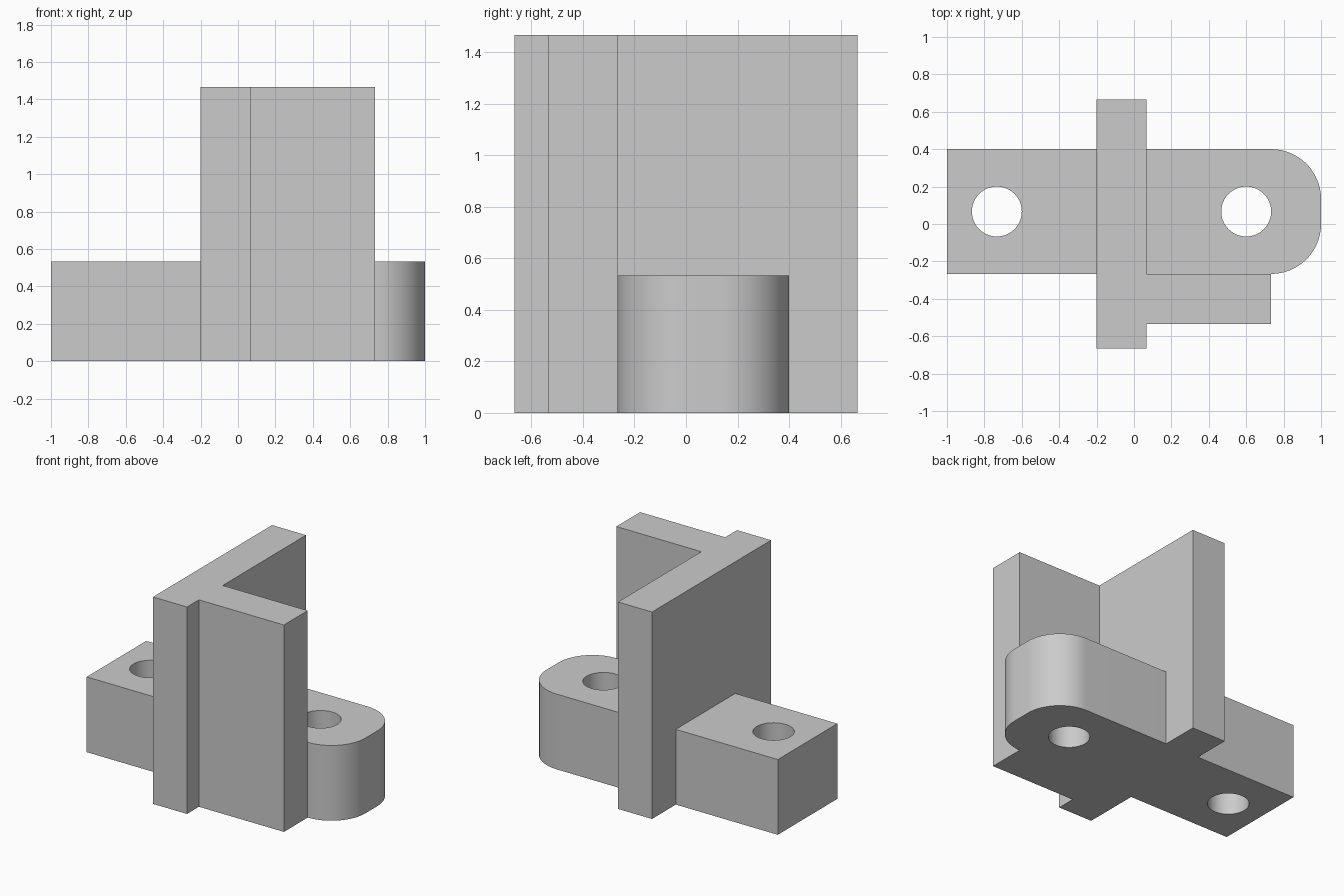
import bpy
import bmesh
from math import cos, sin, pi

cube = bpy.data.objects.get("Cube")
if cube:
    bpy.data.objects.remove(cube, do_unlink=True)

grey = bpy.data.materials.new("light grey")
grey.use_nodes = True
colour = (0.6, 0.6, 0.6, 1)
grey.diffuse_color = colour
grey.node_tree.nodes["Principled BSDF"].inputs["Base Color"].default_value = colour

U = 2 / 15            # base module of the part
HOLE_Y = U / 2
LUG_TOP = 4 * U


def arc(cx, cy, r, start, end, steps):
    """Points along an arc, angles in turns."""
    angles = [2 * pi * (start + (end - start) * i / steps) for i in range(steps + 1)]
    return [(cx + r * cos(a), cy + r * sin(a)) for a in angles]


def prism(name, outline, z0, z1):
    """Extrude a counter-clockwise plan outline upwards."""
    bm = bmesh.new()
    base = bm.faces.new([bm.verts.new((x, y, z0)) for x, y in outline])
    top = bmesh.ops.extrude_face_region(bm, geom=[base], use_keep_orig=True)
    verts = [g for g in top["geom"] if isinstance(g, bmesh.types.BMVert)]
    bmesh.ops.translate(bm, verts=verts, vec=(0, 0, z1 - z0))
    bmesh.ops.recalc_face_normals(bm, faces=bm.faces)
    mesh = bpy.data.meshes.new(name)
    bm.to_mesh(mesh)
    bm.free()
    obj = bpy.data.objects.new(name, mesh)
    bpy.context.collection.objects.link(obj)
    mesh.materials.append(grey)
    return obj


def select(obj):
    bpy.ops.object.select_all(action="DESELECT")
    obj.select_set(True)
    bpy.context.view_layer.objects.active = obj


def drilled_lug(name, outline, hole_x):
    """Lug with a vertical through hole."""
    lug = prism(name, outline, 0, LUG_TOP)
    cutter = prism("hole_cutter", arc(hole_x, HOLE_Y, U, 0, 1, 64)[:-1], -U, LUG_TOP + U)
    cutter.hide_render = True
    drill = lug.modifiers.new("hole", "BOOLEAN")
    drill.operation = "DIFFERENCE"
    drill.solver = "EXACT"
    drill.object = cutter
    select(lug)
    bpy.ops.object.modifier_apply(modifier=drill.name)
    bpy.data.objects.remove(cutter, do_unlink=True)
    select(lug)
    bpy.ops.object.shade_smooth_by_angle(angle=pi / 6)
    return lug


# Tall upright: cross plate with a side wall in one profile
x0, x1, x2 = -1.5 * U, 0.5 * U, 5.5 * U
prism("upright", [(x0, -5 * U), (x1, -5 * U), (x1, -4 * U), (x2, -4 * U),
                  (x2, -2 * U), (x1, -2 * U), (x1, 5 * U), (x0, 5 * U)], 0, 11 * U)

# Square lug on the right
drilled_lug("square_lug", [(-1, -2 * U), (x0, -2 * U), (x0, 3 * U), (-1, 3 * U)], -5.5 * U)

# Lug with rounded corners on the left
rounded = ([(x1, -2 * U)] + arc(x2, 0, 2 * U, -0.25, 0, 24)
           + arc(x2, U, 2 * U, 0, 0.25, 24) + [(x1, 3 * U)])
drilled_lug("rounded_lug", rounded, 4.5 * U)
